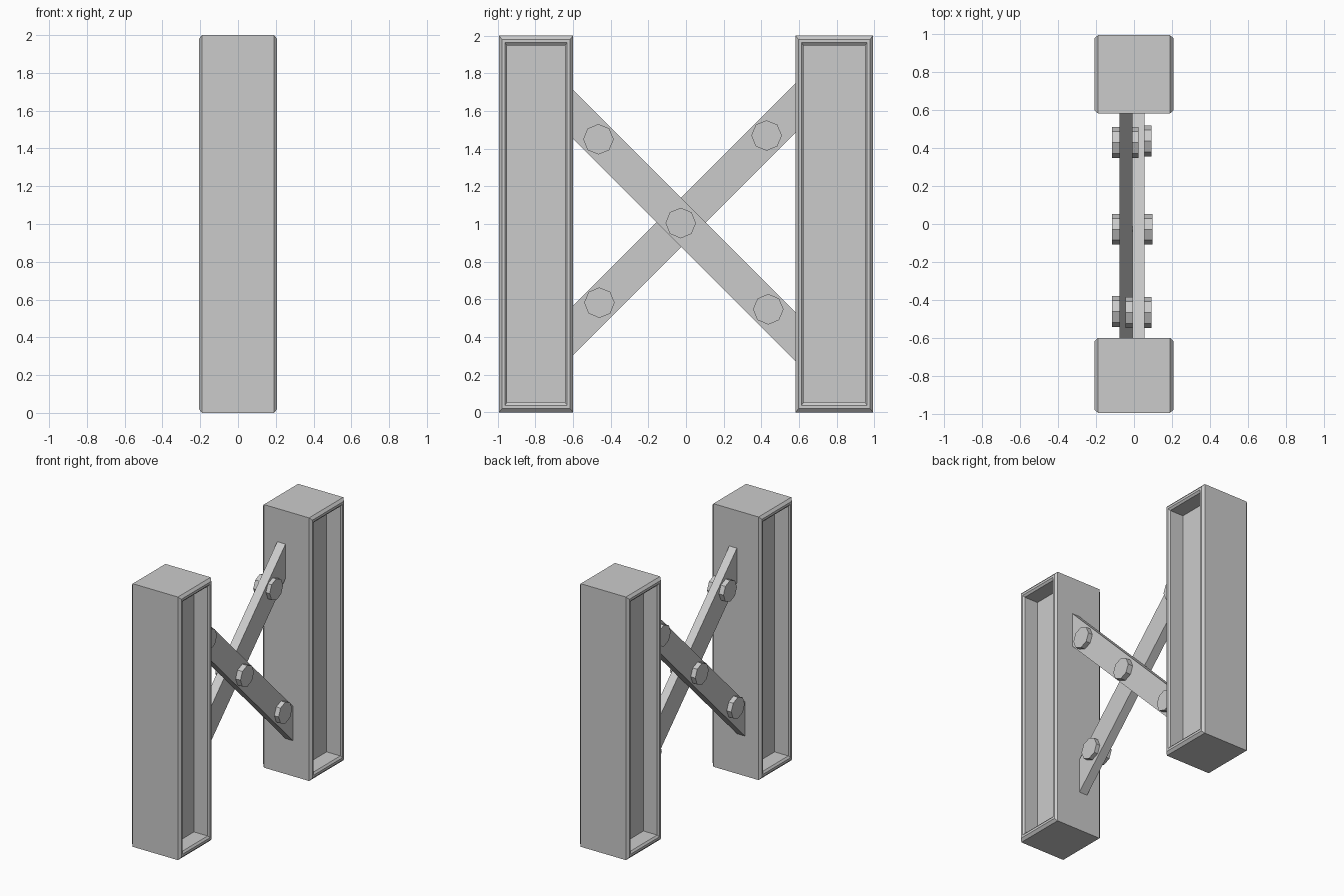
import bpy, bmesh
from math import cos, sin, pi

if "Cube" in bpy.data.objects:
    bpy.data.objects.remove(bpy.data.objects["Cube"])


def make_object(name, bm):
    bmesh.ops.recalc_face_normals(bm, faces=bm.faces)
    mesh = bpy.data.meshes.new(name)
    bm.to_mesh(mesh)
    bm.free()
    obj = bpy.data.objects.new(name, mesh)
    bpy.context.collection.objects.link(obj)
    return obj


def loft_x(name, sections):
    """Skin (x, [(y, z), ...]) sections one after another and cap both ends."""
    bm = bmesh.new()
    rings = [[bm.verts.new((x, y, z)) for y, z in pts] for x, pts in sections]
    for a, b in zip(rings, rings[1:]):
        n = len(a)
        for i in range(n):
            j = (i + 1) % n
            bm.faces.new((a[i], a[j], b[j], b[i]))
    bm.faces.new(rings[0])
    bm.faces.new(rings[-1])
    return make_object(name, bm)


# Posts: chamfered rim and a deep recess on both x faces
RIM = [(0.08, 0.043), (0.195, 0.043), (0.207, 0.031), (0.207, 0.016), (0.19, 0.0)]


def post(name, y0, y1):
    def rect(d):
        e = d * 1.2
        return [(y0 + d, e), (y1 - d, e), (y1 - d, 2 - e), (y0 + d, 2 - e)]
    left = [(-x, rect(d)) for x, d in RIM]
    right = [(x, rect(d)) for x, d in reversed(RIM)]
    loft_x(name, left + right)


post("front_post", -0.993, -0.6)
post("back_post", 0.582, 0.993)


# Crossed bars, cut vertically where they enter the posts
def bar(name, x0, x1, slope, z_mid):
    ya, yb, h = -0.61, 0.592, 0.131
    za, zb = z_mid + slope * ya, z_mid + slope * yb
    pts = [(ya, za - h), (yb, zb - h), (yb, zb + h), (ya, za + h)]
    loft_x(name, [(x0, pts), (x1, pts)])


bar("falling_bar", -0.008, 0.056, -1, 0.983)
bar("rising_bar", -0.077, -0.008, 1, 1.035)


# Eight-sided pivot pins
def pin(name, y, z, x0, x1, r=0.081):
    pts = [(y + r * cos(i * pi / 4), z + r * sin(i * pi / 4)) for i in range(8)]
    loft_x(name, [(x0, pts), (x1, pts)])


pin("centre_pin", -0.028, 1.005, -0.115, 0.097)
pin("falling_bar_front_pin", -0.465, 1.45, -0.046, 0.092)
pin("falling_bar_back_pin", 0.437, 0.547, -0.046, 0.092)
pin("rising_bar_front_pin", -0.46, 0.582, -0.115, 0.023)
pin("rising_bar_back_pin", 0.428, 1.47, -0.115, 0.023)
